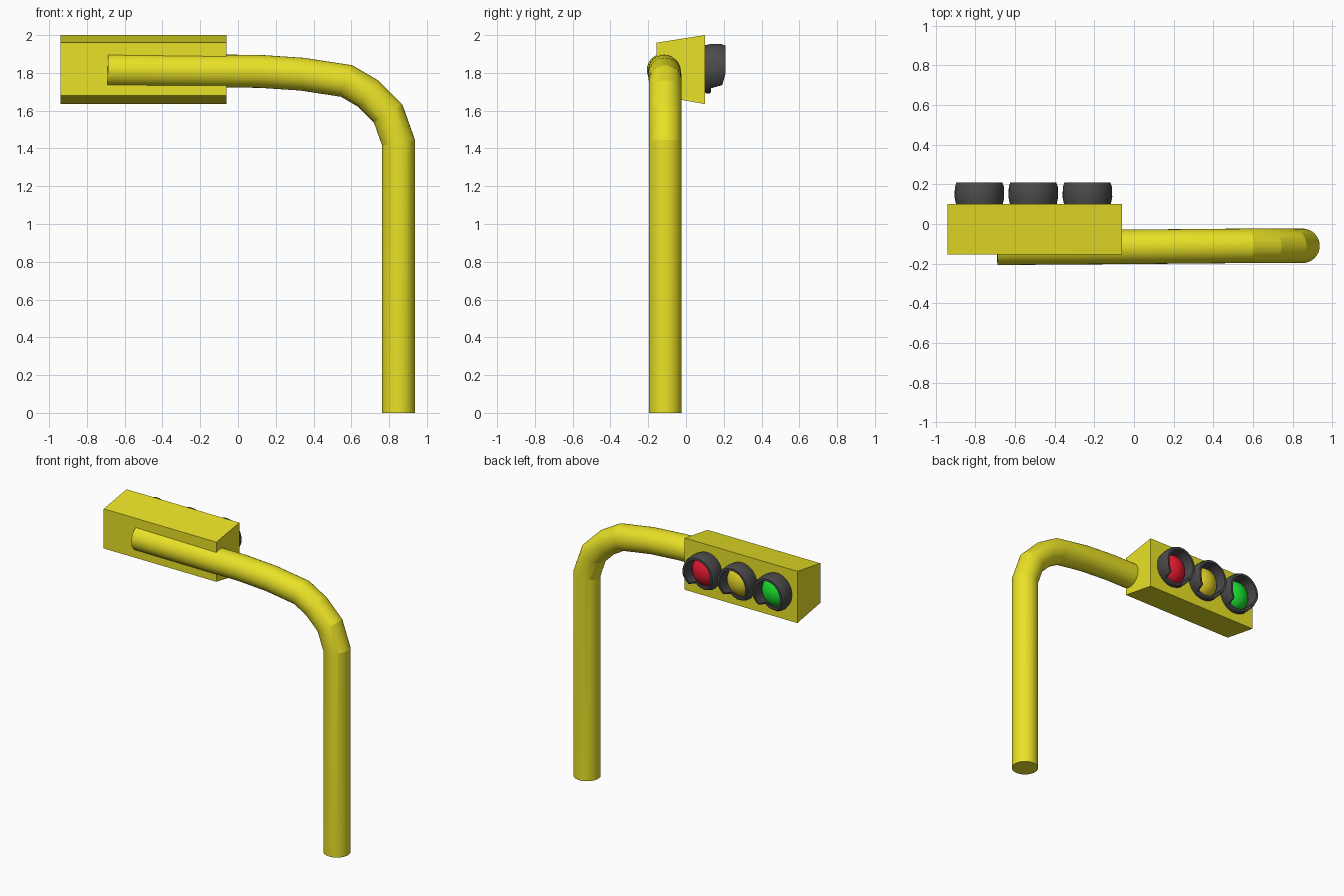
import bpy, bmesh
from math import sin, cos, pi, radians
from mathutils import Vector

if "Cube" in bpy.data.objects:
    bpy.data.objects.remove(bpy.data.objects["Cube"])


def paint(name, rgb):
    m = bpy.data.materials.new(name)
    m.diffuse_color = (*rgb, 1)
    m.use_nodes = True
    m.node_tree.nodes["Principled BSDF"].inputs["Base Color"].default_value = m.diffuse_color
    return m


YELLOW = paint("yellow_paint", (0.82, 0.76, 0.02))
DARK = paint("dark_plastic", (0.07, 0.07, 0.07))


def finish(bm, name, mat, angle=None):
    bmesh.ops.recalc_face_normals(bm, faces=bm.faces)
    me = bpy.data.meshes.new(name)
    bm.to_mesh(me)
    bm.free()
    ob = bpy.data.objects.new(name, me)
    bpy.context.collection.objects.link(ob)
    me.materials.append(mat)
    if angle:
        bpy.ops.object.select_all(action='DESELECT')
        ob.select_set(True)
        bpy.context.view_layer.objects.active = ob
        bpy.ops.object.shade_smooth_by_angle(angle=radians(angle))
    return ob


def skin(bm, rings, closed=False):
    """Join rings of vertices with quads."""
    pairs = list(zip(rings, rings[1:]))
    if closed:
        pairs.append((rings[-1], rings[0]))
    for a, b in pairs:
        n = len(a)
        for i in range(n):
            j = (i + 1) % n
            bm.faces.new((a[i], a[j], b[j], b[i]))


# Bent pole: mitred tube along a path
path = [Vector(p) for p in (
    (0.85, -0.11, 0), (0.85, -0.11, 1.43), (0.795, -0.11, 1.585),
    (0.69, -0.11, 1.69), (0.575, -0.11, 1.757), (0.34, -0.112, 1.793),
    (0.115, -0.114, 1.808), (-0.69, -0.12, 1.815))]
R, SIDES = 0.087, 32
bm = bmesh.new()
rings = []
for k, p in enumerate(path):
    before = (p - path[k - 1]).normalized() if k else Vector((0, 0, 1))
    after = (path[k + 1] - p).normalized() if k < len(path) - 1 else before
    t = (before + after).normalized()
    side = Vector((0, 1, 0))
    side = (side - t * side.dot(t)).normalized()
    up = t.cross(side)
    stretch = 1 / t.dot(before)
    rings.append([bm.verts.new(p + side * R * cos(a) + up * R * stretch * sin(a))
                  for a in (2 * pi * i / SIDES for i in range(SIDES))])
skin(bm, rings)
bm.faces.new(rings[0])
bm.faces.new(rings[-1])
finish(bm, "bent_pole", YELLOW, 12)

# Signal housing: tapered profile extruded along x
bm = bmesh.new()
profile = [(-0.155, 1.96), (0.10, 2.0), (0.10, 1.635), (-0.155, 1.68)]
ends = [[bm.verts.new((x, y, z)) for y, z in profile] for x in (-0.94, -0.06)]
skin(bm, ends)
for e in ends:
    bm.faces.new(e)
finish(bm, "signal_housing", YELLOW)


def visor(name, cx):
    """Thick hood, cut short at the bottom."""
    bm = bmesh.new()
    section = [(0.124, 0.0), (0.132, 0.35), (0.130, 0.8), (0.122, 1.0),
               (0.106, 1.0), (0.104, 0.0)]
    n = 40
    rings = []
    for r, f in section:
        ring = []
        for i in range(n):
            a = 2 * pi * i / n
            s = sin(a)
            depth = 0.112 if s > -0.2 else 0.112 + 0.036 * (s + 0.2)
            if s < -0.8:
                depth = 0.035
            ring.append(bm.verts.new((cx + 0.95 * r * cos(a), 0.098 + depth * f,
                                      1.822 + r * s)))
        rings.append(ring)
    skin(bm, rings, closed=True)
    finish(bm, name, DARK, 35)


def lens(name, cx, mat):
    """Domed lens inside the visor."""
    bm = bmesh.new()
    n = 24
    rings = [[bm.verts.new((cx + 0.103 * cos(t) * cos(2 * pi * i / n),
                            0.099 + 0.085 * sin(t),
                            1.822 + 0.107 * cos(t) * sin(2 * pi * i / n)))
              for i in range(n)]
             for t in (pi / 2 * k / 6 for k in range(6))]
    skin(bm, rings)
    tip = bm.verts.new((cx, 0.184, 1.822))
    for i in range(n):
        bm.faces.new((rings[-1][i], rings[-1][(i + 1) % n], tip))
    bm.faces.new(rings[0])
    finish(bm, name, mat, 30)


# Three lamps
for label, x, rgb in (("red", -0.235, (0.8, 0.01, 0.03)),
                      ("amber", -0.508, (0.75, 0.62, 0.02)),
                      ("green", -0.78, (0.01, 0.75, 0.03))):
    visor(label + "_visor", x)
    lens(label + "_lens", x, paint(label + "_glass", rgb))
